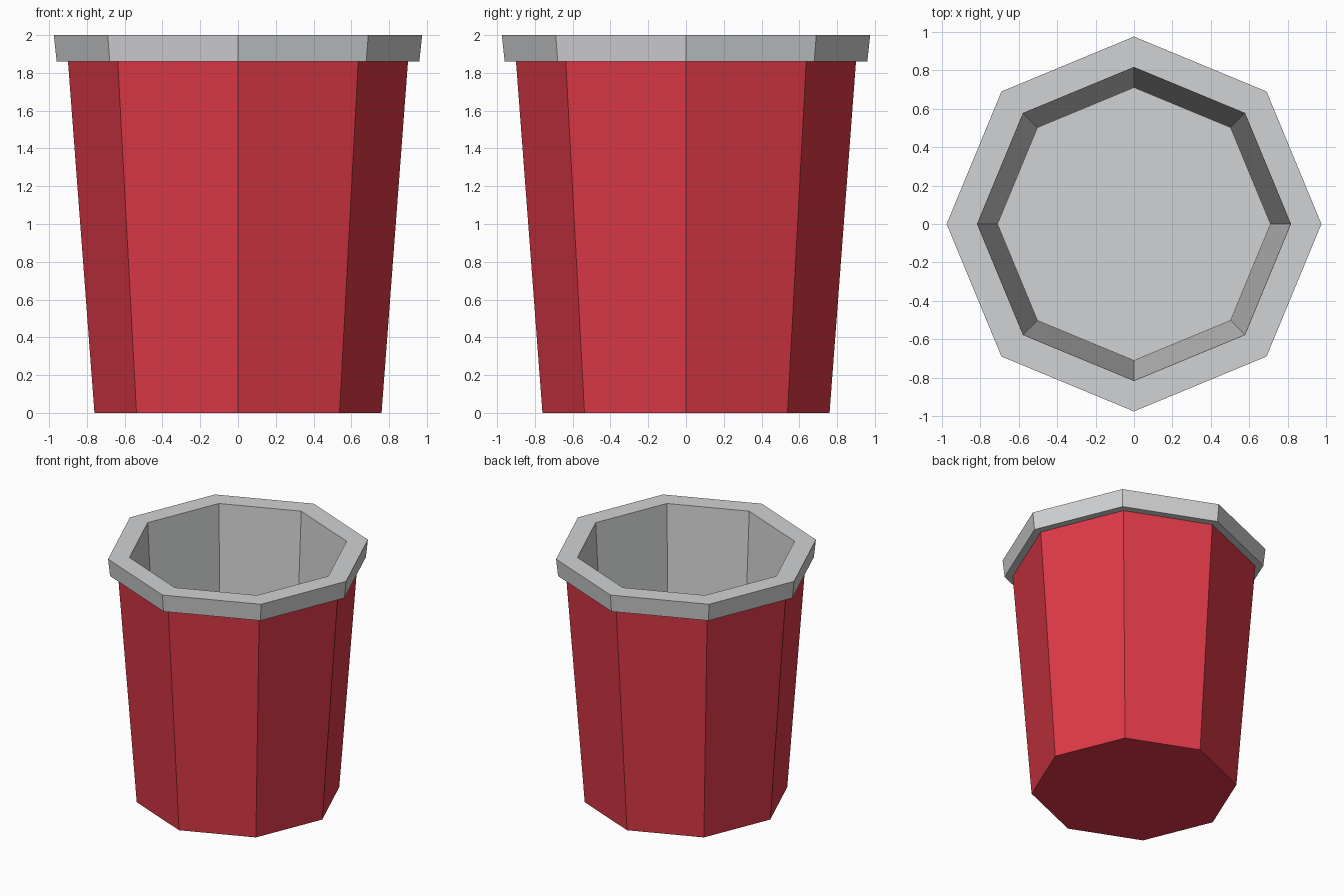
import bpy, math

if "Cube" in bpy.data.objects:
    bpy.data.objects.remove(bpy.data.objects["Cube"])

SIDES = 8

def material(name, color):
    m = bpy.data.materials.new(name)
    m.diffuse_color = (*color, 1)
    m.use_nodes = True
    m.node_tree.nodes["Principled BSDF"].inputs["Base Color"].default_value = m.diffuse_color
    return m

def lathe(name, profile, mat, cap_start=False, cap_end=False):
    """Octagonal lathe; profile runs up the outside, then down the inside."""
    verts, faces = [], []
    for r, z in profile:
        for j in range(SIDES):
            a = math.tau * j / SIDES
            verts.append((r * math.cos(a), r * math.sin(a), z))
    for i in range(len(profile) - 1):
        for j in range(SIDES):
            k = (j + 1) % SIDES
            a, b = i * SIDES, (i + 1) * SIDES
            faces.append((a + j, a + k, b + k, b + j))
    if cap_start:
        faces.append(tuple(reversed(range(SIDES))))
    if cap_end:
        s = (len(profile) - 1) * SIDES
        faces.append(tuple(range(s, s + SIDES)))
    me = bpy.data.meshes.new(name)
    me.from_pydata(verts, [], faces)
    me.materials.append(mat)
    me.update()
    ob = bpy.data.objects.new(name, me)
    bpy.context.collection.objects.link(ob)
    return ob

red = material("cup red", (0.73, 0.041, 0.063))
grey = material("light grey", (0.64, 0.645, 0.655))

# Tapered red outer wall with flat base
lathe("cup_body", [(0.76, 0), (0.90, 1.86)], red, cap_start=True)

# Grey rim band continuing into the inner wall and floor
lathe("rim_and_lining",
      [(0.90, 1.86), (0.96, 1.86), (0.975, 2.0), (0.815, 2.0), (0.71, 0.07)],
      grey, cap_end=True)
